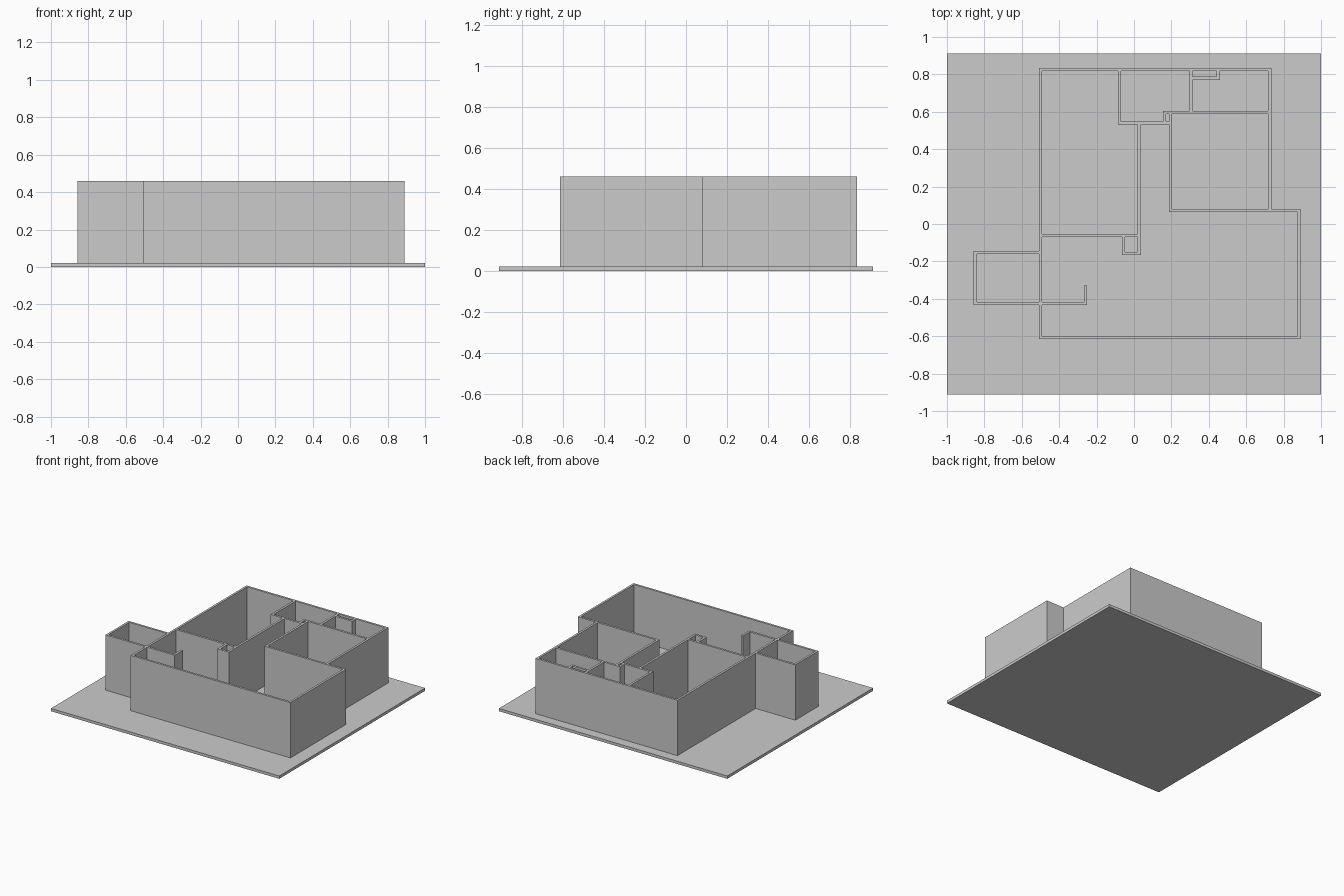
import bpy, bmesh

if "Cube" in bpy.data.objects:
    bpy.data.objects.remove(bpy.data.objects["Cube"])

T = 0.017            # wall thickness
BASE, TOP = 0.022, 0.46


def new_object(name, bm):
    bmesh.ops.recalc_face_normals(bm, faces=bm.faces)
    mesh = bpy.data.meshes.new(name)
    bm.to_mesh(mesh)
    bm.free()
    obj = bpy.data.objects.new(name, mesh)
    bpy.context.collection.objects.link(obj)
    return obj


def across(y, x0, x1):
    """Wall along x; y is its lower edge, x0/x1 the lower edges of its end corners."""
    return (x0, y, x1 + T, y + T)


def along(x, y0, y1):
    """Wall along y; x is its left edge."""
    return (x, y0, x + T, y1 + T)


def build_walls(name, rects):
    """Merge the wall footprints into one plan and raise it to full height."""
    xs = sorted({round(v, 4) for r in rects for v in (r[0], r[2])})
    ys = sorted({round(v, 4) for r in rects for v in (r[1], r[3])})
    bm = bmesh.new()
    grid = {}

    def vert(i, j):
        if (i, j) not in grid:
            grid[i, j] = bm.verts.new((xs[i], ys[j], BASE))
        return grid[i, j]

    for i in range(len(xs) - 1):
        for j in range(len(ys) - 1):
            cx, cy = (xs[i] + xs[i + 1]) / 2, (ys[j] + ys[j + 1]) / 2
            if any(a < cx < c and b < cy < d for a, b, c, d in rects):
                bm.faces.new((vert(i, j), vert(i + 1, j), vert(i + 1, j + 1), vert(i, j + 1)))
    ext = bmesh.ops.extrude_face_region(bm, geom=bm.faces[:], use_keep_orig=True)
    for g in ext["geom"]:
        if isinstance(g, bmesh.types.BMVert):
            g.co.z = TOP
    bmesh.ops.recalc_face_normals(bm, faces=bm.faces)
    bmesh.ops.dissolve_limit(bm, angle_limit=0.01, verts=bm.verts, edges=bm.edges)
    return new_object(name, bm)


# Ground slab
bm = bmesh.new()
bmesh.ops.create_cube(bm, size=1)
bmesh.ops.scale(bm, vec=(2, 1.824, BASE), verts=bm.verts)
bmesh.ops.translate(bm, vec=(0, 0, BASE / 2), verts=bm.verts)
new_object("ground_slab", bm)

# Main gridlines of the plan
W, E, E2 = -0.509, 0.717, 0.873      # west, upper east, lower east
S, N, STEP = -0.615, 0.817, 0.064    # south, north, step in the east side

walls = [
    # outer shell
    along(W, S, N), across(N, W, E), along(E, STEP, N),
    across(STEP, 0.187, E2), along(E2, S, STEP), across(S, W, E2),
    # west annex with the short return wall inside
    across(-0.161, -0.857, W), along(-0.857, -0.433, -0.161),
    across(-0.433, -0.857, -0.268), along(-0.268, -0.433, -0.346),
    # north-west bedroom and its small closet
    across(-0.070, W, 0.020), along(0.020, -0.166, 0.531),
    along(-0.065, -0.166, -0.070), across(-0.166, -0.065, 0.020),
    # north middle room and service shaft
    along(-0.086, 0.531, N), across(0.531, -0.086, 0.187),
    along(0.154, 0.531, 0.587), along(0.296, 0.587, N),
    # east bedroom and north-east room
    along(0.187, STEP, 0.587), across(0.587, 0.154, E),
    # boxed niche on the north wall
    across(0.771, 0.296, 0.442), along(0.442, 0.771, N),
]
build_walls("house_walls", walls)
